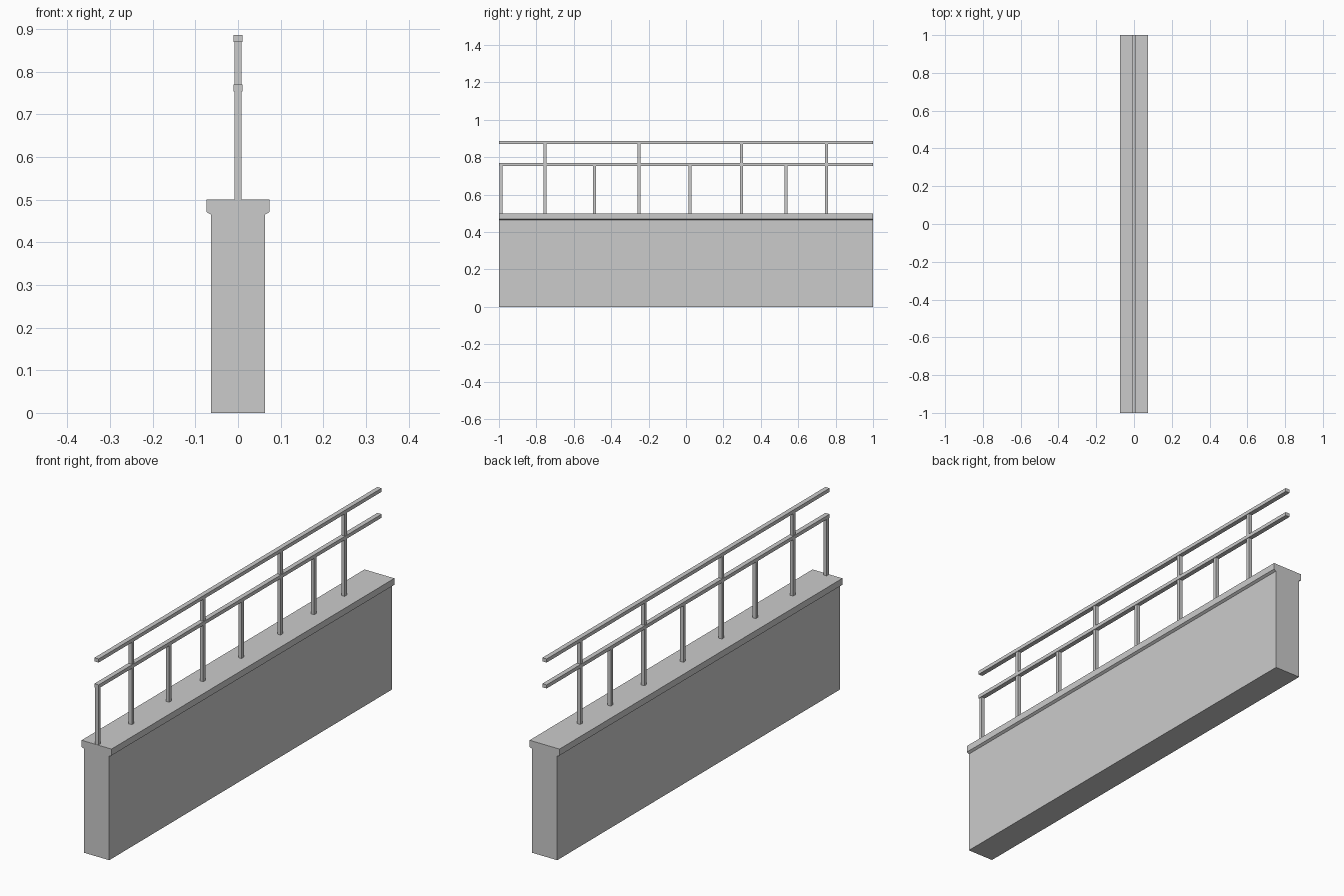
import bpy
import bmesh

cube = bpy.data.objects.get("Cube")
if cube:
    bpy.data.objects.remove(cube, do_unlink=True)

GREY = (0.6, 0.6, 0.6, 1)
grey = bpy.data.materials.new("plain grey")
grey.use_nodes = True
grey.diffuse_color = GREY
grey.node_tree.nodes["Principled BSDF"].inputs["Base Color"].default_value = GREY


def extrude_profile(name, points, y0, y1):
    """Extrude a closed x-z profile along y."""
    bm = bmesh.new()
    face = bm.faces.new([bm.verts.new((x, y0, z)) for x, z in points])
    ext = bmesh.ops.extrude_face_region(bm, geom=[face])["geom"]
    moved = [v for v in ext if isinstance(v, bmesh.types.BMVert)]
    bmesh.ops.translate(bm, vec=(0, y1 - y0, 0), verts=moved)
    bmesh.ops.recalc_face_normals(bm, faces=bm.faces)
    mesh = bpy.data.meshes.new(name)
    bm.to_mesh(mesh)
    bm.free()
    mesh.materials.append(grey)
    obj = bpy.data.objects.new(name, mesh)
    bpy.context.collection.objects.link(obj)


def box(name, half_x, y0, y1, z0, z1):
    extrude_profile(name, [(-half_x, z0), (half_x, z0), (half_x, z1), (-half_x, z1)], y0, y1)


# Wall with an overhanging coping, chamfered underneath
half = [(0.063, 0), (0.063, 0.465), (0.074, 0.471), (0.074, 0.5)]
extrude_profile("parapet_wall", half + [(-x, z) for x, z in reversed(half)], -1, 1)

# Horizontal rails
box("middle_rail", 0.0105, -1, 1, 0.754, 0.77)
box("top_rail", 0.0105, -1, 1, 0.87, 0.886)

# Posts alternate: short ones reach the middle rail, tall ones the top rail
POST = 0.008
for i, y in enumerate((-0.99, -0.753, -0.49, -0.25, 0.022, 0.297, 0.535, 0.75)):
    kind, top = ("tall", 0.872) if i % 2 else ("short", 0.756)
    box(f"{kind}_post_{i // 2 + 1}", POST, y - POST, y + POST, 0.498, top)
